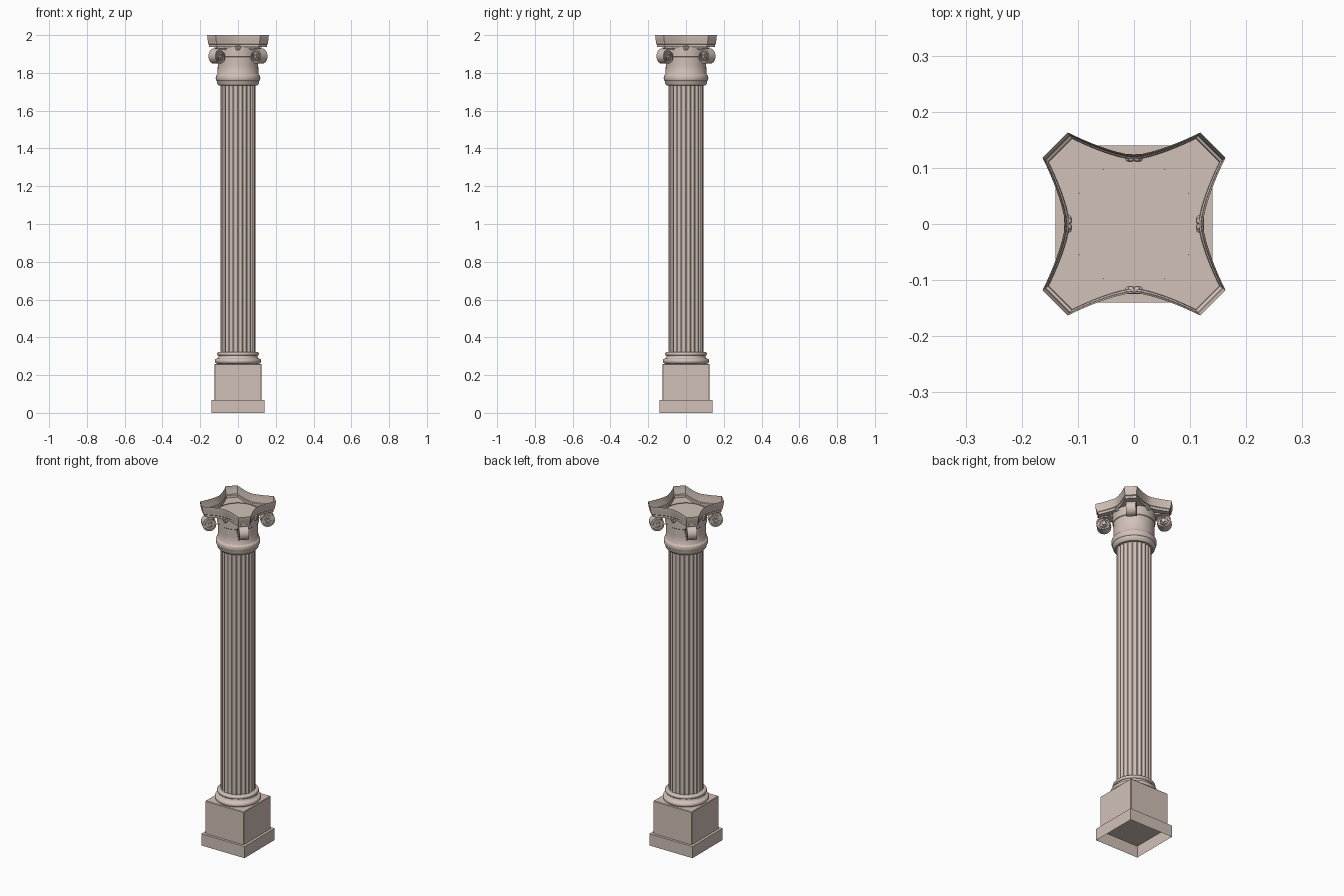
import bpy, bmesh, math
from math import sin, cos, pi

if "Cube" in bpy.data.objects:
    bpy.data.objects.remove(bpy.data.objects["Cube"])

def material(name, rgb):
    m = bpy.data.materials.new(name)
    m.diffuse_color = (*rgb, 1)
    m.use_nodes = True
    m.node_tree.nodes["Principled BSDF"].inputs["Base Color"].default_value = m.diffuse_color
    return m

STONE = material("pale stone", (0.64, 0.535, 0.48))
GOLD = material("gold edge", (0.50, 0.40, 0.12))

def finish(name, bm, mat=STONE, smooth=None, normals=True):
    if normals:
        bmesh.ops.recalc_face_normals(bm, faces=bm.faces)
    me = bpy.data.meshes.new(name)
    bm.to_mesh(me)
    bm.free()
    ob = bpy.data.objects.new(name, me)
    bpy.context.collection.objects.link(ob)
    me.materials.append(mat)
    if smooth:
        bpy.ops.object.select_all(action='DESELECT')
        ob.select_set(True)
        bpy.context.view_layer.objects.active = ob
        bpy.ops.object.shade_smooth_by_angle(angle=math.radians(smooth))
    return ob

def loft(bm, rings, closed=True):
    """Skin a list of equal-length point rings."""
    vs = [[bm.verts.new(p) for p in r] for r in rings]
    n = len(vs[0])
    for a, b in zip(vs, vs[1:]):
        for i in range(n if closed else n - 1):
            j = (i + 1) % n
            bm.faces.new((a[i], a[j], b[j], b[i]))
    return vs

def lathe(name, profile, n=48):
    bm = bmesh.new()
    loft(bm, [[(r * cos(2*pi*i/n), r * sin(2*pi*i/n), z) for i in range(n)] for r, z in profile])
    return finish(name, bm, smooth=40)

def square(h, z):
    return [(-h, -h, z), (h, -h, z), (h, h, z), (-h, h, z)]

# Plinth, hollow underneath
bm = bmesh.new()
v = loft(bm, [square(0.14, 0), square(0.14, 0.068)])
bm.faces.new(v[-1])
finish("plinth", bm)

# Pedestal block with thin gold corner edges
bm = bmesh.new()
h, c = 0.125, 0.003
def octagon(h, c, z):
    k = h - c
    return [(-k, -h, z), (k, -h, z), (h, -k, z), (h, k, z), (k, h, z), (-k, h, z), (-h, k, z), (-h, -k, z)]
v = loft(bm, [octagon(h, c, 0.068), octagon(h, c, 0.257), octagon(h - 0.003, c, 0.26)])
bm.faces.new(v[-1])
block = finish("pedestal", bm)
block.data.materials.append(GOLD)
for p in block.data.polygons:
    if abs(p.normal.x) > 0.5 and abs(p.normal.y) > 0.5:
        p.material_index = 1

def bulge(r, z0, z1, d, n=8):
    """Half-round moulding standing d out from radius r."""
    return [(r + d * sin(pi*i/n), z0 + (z1 - z0) * (1 - cos(pi*i/n)) / 2) for i in range(n + 1)]

# Round base mouldings
lathe("base_mouldings", bulge(0.109, 0.26, 0.288, 0.014)
      + [(0.106, 0.291), (0.103, 0.297), (0.103, 0.302)]
      + bulge(0.103, 0.303, 0.322, 0.008) + [(0.085, 0.323)])

# Fluted shaft
flutes, steps = 24, 8
def shaft_ring(z):
    out = []
    for i in range(flutes * steps):
        t = (i % steps) / (steps - 1)
        dip = 0.006 * sin(pi * min(1, t)) if t < 1 else 0
        a = 2 * pi * i / (flutes * steps)
        out.append(((0.092 - dip) * cos(a), (0.092 - dip) * sin(a), z))
    return out
bm = bmesh.new()
loft(bm, [shaft_ring(0.32), shaft_ring(1.735)])
finish("fluted_shaft", bm, smooth=35)

# Capital neck with torus
lathe("capital_neck", [(0.085, 1.732), (0.1, 1.732), (0.109, 1.74), (0.112, 1.755)]
      + bulge(0.112, 1.757, 1.79, 0.006)
      + [(0.108, 1.795), (0.107, 1.84), (0.108, 1.883), (0.111, 1.886), (0.112, 1.94)])

# Abacus: concave sides, cut corners, open tray top
def abacus_ring(off, z):
    pts = []
    for q in range(4):
        a = q * pi / 2
        for i in range(17):
            x = -0.118 + 0.236 * i / 16
            y = -(0.123 + 0.040 * (abs(x) / 0.118) ** 1.45)
            s = 1 - off / 0.15
            pts.append(((x*cos(a) - y*sin(a)) * s, (x*sin(a) + y*cos(a)) * s, z))
    return pts
bm = bmesh.new()
v = loft(bm, [abacus_ring(o, z) for o, z in
              ((0.010, 1.937), (0.009, 1.950), (0.005, 1.953), (0.004, 1.967), (0.001, 1.975), (0, 2.0))])
bm.faces.new(v[0])
finish("abacus", bm, smooth=25)

# Diagonal scrolls: curled ribbon around a recessed disc
RC, ZC = 0.155, 1.886
def scroll_path():
    pts = [(0.085, 1.934), (0.12, 1.932)]
    for i in range(49):
        t = i / 48
        a = pi / 2 - t * 2.4 * 2 * pi
        r = 0.044 * (1 - t) + 0.009 * t
        pts.append((RC + r * cos(a), ZC + r * sin(a)))
    return pts

def volute(angle, label):
    ca, sa = cos(angle), sin(angle)
    def put(r, w, z):
        return (r * ca - w * sa, r * sa + w * ca, z)
    bm = bmesh.new()
    path = scroll_path()
    rings = []
    for i, (r, z) in enumerate(path):
        p, q = path[max(i - 1, 0)], path[min(i + 1, len(path) - 1)]
        dx, dz = q[0] - p[0], q[1] - p[1]
        l = math.hypot(dx, dz)
        th = 0.007 if i < 30 else 0.005
        nx, nz = dz / l * th, -dx / l * th
        w = 0.026
        rings.append([put(r, -w, z), put(r, w, z), put(r + nx, w, z + nz), put(r + nx, -w, z + nz)])
    v = loft(bm, rings)
    bm.faces.new(v[0])
    bm.faces.new(v[-1])
    # recessed disc and central eye
    for rad, w in ((0.035, 0.019), (0.009, 0.028)):
        d = loft(bm, [[put(RC + rad*cos(2*pi*i/24), s, ZC + rad*sin(2*pi*i/24)) for i in range(24)]
                      for s in (-w, w)])
        bm.faces.new(d[0])
        bm.faces.new(d[1])
    finish("corner_scroll_" + label, bm, smooth=35)

for k, label in enumerate(("back_right", "back_left", "front_left", "front_right")):
    volute(pi / 4 + k * pi / 2, label)

# Small rosette on each side
for k, label in enumerate(("right", "back", "left", "front")):
    a = k * pi / 2
    bm = bmesh.new()
    for i in range(7):
        off = 0 if i == 6 else 0.010
        b = i * pi / 3
        w, z = off * cos(b), 1.935 + off * sin(b)
        res = bmesh.ops.create_uvsphere(bm, u_segments=10, v_segments=6, radius=0.006)
        for vert in res['verts']:
            vert.co.x += 0.117 if i < 6 else 0.119
            vert.co.y += w
            vert.co.z += z
    for vert in bm.verts:
        x, y = vert.co.x, vert.co.y
        vert.co.x, vert.co.y = x*cos(a) - y*sin(a), x*sin(a) + y*cos(a)
    finish("rosette_" + label, bm, smooth=60)
